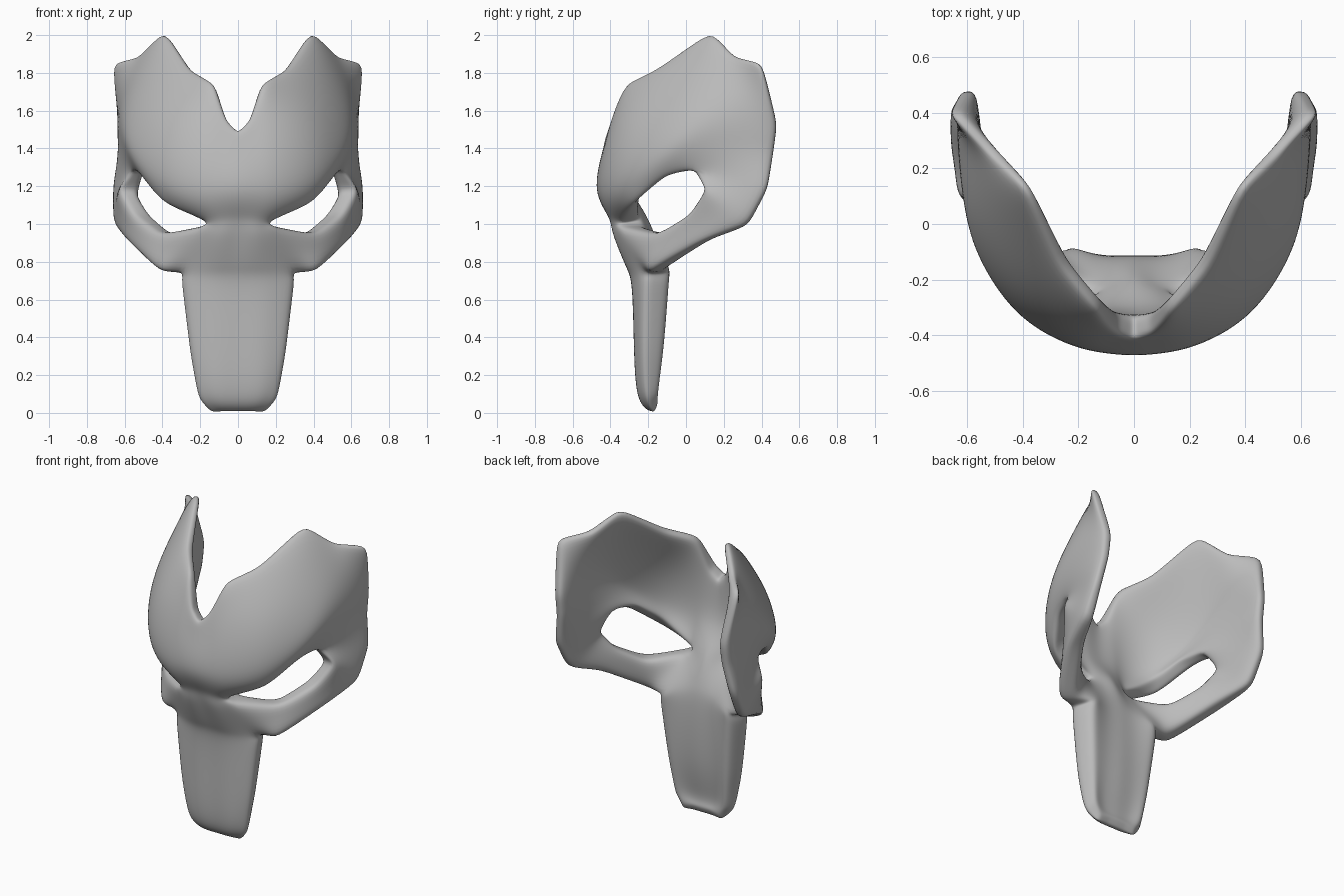
import bpy
from mathutils import Vector

default_cube = bpy.data.objects.get("Cube")
if default_cube:
    bpy.data.objects.remove(default_cube, do_unlink=True)

# Half cage of the outer surface: x, y, z and wall thickness per point.
# Rows run downwards, columns run from the centre line to the back edge.
crown_rows = [
    # Notched top edge with a peak and a back corner
    [(0, -.41, 1.49, .09), (.065, -.39, 1.55, .08), (.145, -.32, 1.72, .07),
     (.28, -.16, 1.81, .07), (.415, .1, 1.965, .06), (.54, .25, 1.87, .06),
     (.655, .385, 1.82, .07)],
    # Forehead
    [(0, -.445, 1.37, .12), (.1, -.43, 1.41, .12), (.21, -.39, 1.5, .11),
     (.4, -.27, 1.54, .1), (.54, -.02, 1.62, .09), (.62, .2, 1.62, .09),
     (.635, .445, 1.55, .08)],
    # Brow bulge
    [(0, -.475, 1.18, .19), (.12, -.465, 1.18, .19), (.25, -.43, 1.18, .16),
     (.42, -.32, 1.24, .12), (.56, -.12, 1.37, .1), (.61, .09, 1.43, .1),
     (.635, .425, 1.38, .08)],
    # Lower brow edge, which is also the upper rim of the eye opening
    [(0, -.41, 1.04, .18), (.1, -.4, 1.03, .17), (.18, -.35, 1.02, .12),
     (.39, -.27, 1.12, .1), (.5, -.11, 1.25, .09), (.57, .06, 1.28, .09),
     (.66, .39, 1.2, .08)],
]
cheek_rows = [
    # Bridge and lower rim of the eye opening
    [(0, -.38, .95, .21), (.1, -.385, .94, .21), (.22, -.33, .965, .14),
     (.41, -.16, .945, .12), (.55, .01, 1.04, .12), (.63, .105, 1.17, .13)],
    # Lower edge of the cheek band
    [(0, -.32, .78, .21), (.13, -.31, .77, .2), (.3, -.22, .75, .17),
     (.43, -.18, .78, .14), (.585, .08, .92, .11), (.655, .29, 1.02, .09)],
]
nose_rows = [
    [(0, -.285, .66, .18), (.15, -.28, .66, .18), (.29, -.22, .66, .16)],
    [(0, -.272, .33, .16), (.13, -.272, .33, .16), (.25, -.225, .33, .13)],
    [(0, -.25, .08, .11), (.12, -.25, .08, .11), (.205, -.21, .09, .09)],
    [(0, -.18, .01, .06), (.07, -.18, .01, .06), (.14, -.175, .01, .05)],
]

# Number the points and keep the intended surface positions
rows = crown_rows + cheek_rows + nose_rows
index, targets, walls = {}, [], []
for r, row in enumerate(rows):
    for c, (x, y, z, wall) in enumerate(row):
        index[r, c] = len(targets)
        targets.append(Vector((x, y, z)))
        walls.append(wall)

# Join neighbouring rows, leaving the eye opening free
faces = []
for r in range(len(rows) - 1):
    width = min(len(rows[r]), len(rows[r + 1]))
    if r == len(crown_rows) - 1:
        width = len(nose_rows[0])
    for c in range(width - 1):
        corners = ((r, c), (r + 1, c), (r + 1, c + 1), (r, c + 1))
        faces.append([index[k] for k in corners])
# Outer side of the eye opening
faces.append([index[k] for k in ((3, 5), (4, 5), (5, 5), (3, 6))])

mesh = bpy.data.meshes.new("mask_shell")
mesh.from_pydata(targets, [], faces)
for polygon in mesh.polygons:
    polygon.use_smooth = True
mask = bpy.data.objects.new("mask_shell", mesh)
bpy.context.collection.objects.link(mask)

# Wall thickness is stored as a vertex group
group = mask.vertex_groups.new(name="wall_thickness")
for i, wall in enumerate(walls):
    group.add([i], wall, "REPLACE")

# Mirror the half, give it walls and round it
mirror = mask.modifiers.new("mirror_halves", "MIRROR")
mirror.use_clip = True
solid = mask.modifiers.new("walls", "SOLIDIFY")
solid.thickness = 1.0
solid.offset = -1.0
solid.vertex_group = group.name
solid.edge_crease_rim = 0.4
solid.edge_crease_outer = 0.3
solid.edge_crease_inner = 0.3
smooth = mask.modifiers.new("rounding", "SUBSURF")
smooth.levels = smooth.render_levels = 3

# Push the cage outwards so the rounded surface meets the intended points
for step in range(3):
    mesh.update()
    mask.update_tag()
    bpy.context.view_layer.update()
    graph = bpy.context.evaluated_depsgraph_get()
    rounded = mask.evaluated_get(graph).data.vertices
    shifts = [target - rounded[i].co for i, target in enumerate(targets)]
    for vertex, target, shift in zip(mesh.vertices, targets, shifts):
        if shift.length < 0.12:
            vertex.co += shift * 0.7
        if target.x == 0:
            vertex.co.x = 0
mesh.update()

# Plain grey surface
grey = bpy.data.materials.new("plain_grey")
grey.use_nodes = True
colour = (0.5, 0.5, 0.5, 1)
grey.diffuse_color = colour
for node in grey.node_tree.nodes:
    if node.type == "BSDF_PRINCIPLED":
        node.inputs["Base Color"].default_value = colour
        node.inputs["Roughness"].default_value = 0.6
mesh.materials.append(grey)
